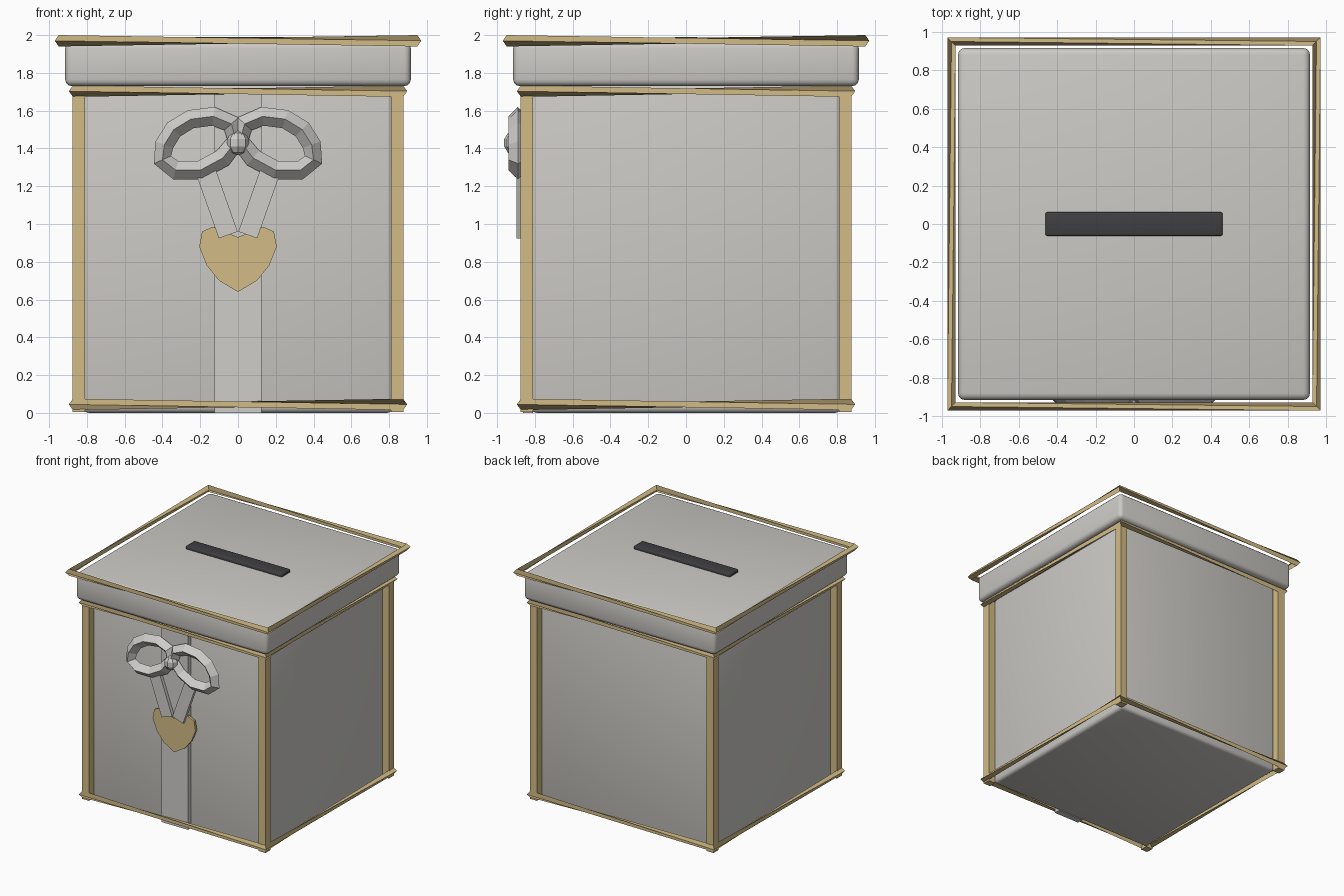
import bpy, bmesh, math
from mathutils import Vector, Matrix

cube = bpy.data.objects.get("Cube")
if cube:
    bpy.data.objects.remove(cube, do_unlink=True)


def material(name, rgb):
    m = bpy.data.materials.new(name)
    m.use_nodes = True
    m.diffuse_color = (*rgb, 1)
    m.node_tree.nodes["Principled BSDF"].inputs["Base Color"].default_value = (*rgb, 1)
    return m


card = material("warm_white", (0.60, 0.59, 0.56))
satin = material("satin_white", (0.62, 0.61, 0.59))
gold = material("gold", (0.65, 0.50, 0.24))
dark = material("charcoal", (0.05, 0.05, 0.056))


def finish(name, bm, mat, smooth=False):
    bmesh.ops.recalc_face_normals(bm, faces=bm.faces)
    me = bpy.data.meshes.new(name)
    bm.to_mesh(me)
    bm.free()
    me.materials.append(mat)
    for p in me.polygons:
        p.use_smooth = smooth
    ob = bpy.data.objects.new(name, me)
    bpy.context.collection.objects.link(ob)
    return ob


def box(name, lo, hi, mat, bevel=0.0, turn=0.0):
    """Box between two corners, optionally rounded and turned about y."""
    lo, hi = Vector(lo), Vector(hi)
    bm = bmesh.new()
    bmesh.ops.create_cube(bm, size=1)
    bmesh.ops.scale(bm, vec=hi - lo, verts=bm.verts)
    bmesh.ops.rotate(bm, matrix=Matrix.Rotation(turn, 3, "Y"), verts=bm.verts)
    bmesh.ops.translate(bm, vec=(lo + hi) / 2, verts=bm.verts)
    if bevel:
        bmesh.ops.bevel(bm, geom=bm.edges[:], offset=bevel, segments=3,
                        profile=0.5, affect="EDGES")
    return finish(name, bm, mat, smooth=bevel > 0)


def loop_tube(name, path, axis, radius, mat, twist=0):
    """Four-sided tube along a closed flat path, with quarter turns per span."""
    bm = bmesh.new()
    pts, axis = [Vector(p) for p in path], Vector(axis)
    n, rings = len(pts), []
    for i, p in enumerate(pts):
        out = (pts[(i + 1) % n] - pts[i - 1]).cross(axis).normalized()
        rings.append([bm.verts.new(p + d * radius) for d in (out, axis, -out, -axis)])
    for i in range(n):
        a, b = rings[i], rings[(i + 1) % n]
        for k in range(4):
            bm.faces.new((a[k], a[(k + 1) % 4],
                          b[(k + 1 - twist) % 4], b[(k - twist) % 4]))
    return finish(name, bm, mat)


# Box body, lid and coin slot
box("box_body", (-0.82, -0.82, 0), (0.82, 0.82, 1.74), card, 0.03)
box("lid", (-0.915, -0.915, 1.73), (0.915, 0.915, 1.965), card, 0.035)
box("slot", (-0.46, -0.062, 1.94), (0.46, 0.062, 1.99), dark, 0.01)

# Gold edge rails
for name, c, z in (("bottom_rail", 0.874, 0.045),
                   ("middle_rail", 0.874, 1.703),
                   ("lid_rail", 0.949, 1.97)):
    corners = [(-c, -c, z), (c, -c, z), (c, c, z), (-c, c, z)]
    loop_tube(name, corners, (0, 0, 1), 0.03, gold, twist=1)

# Gold corner posts
for sx, side in ((-1, "right"), (1, "left")):
    for sy, end in ((-1, "front"), (1, "back")):
        x, y = sx * 0.843, sy * 0.843
        box(f"{end}_{side}_post", (x - 0.033, y - 0.033, 0.005),
            (x + 0.033, y + 0.033, 1.72), gold)

# Ribbon strip down the front
box("ribbon", (-0.125, -0.863, 0), (0.125, -0.81, 1.72), satin)

# Heart tag
half = [(0.1, 0.70), (0.165, 0.78), (0.205, 0.88), (0.19, 0.96), (0.135, 0.985)]
outline = [(0, 0.64)] + half + [(0, 0.93)] + [(-x, z) for x, z in reversed(half)]
bm = bmesh.new()
face = bm.faces.new([bm.verts.new((x, -0.872, z)) for x, z in outline])
back = bmesh.ops.extrude_face_region(bm, geom=[face], use_keep_orig=True)
bmesh.ops.translate(bm, vec=(0, 0.02, 0),
                    verts=[v for v in back["geom"] if isinstance(v, bmesh.types.BMVert)])
finish("heart_tag", bm, gold)

# Bow loops and tails
lobe = [(0.40, 1.34), (0.39, 1.42), (0.34, 1.50), (0.25, 1.555), (0.13, 1.57),
        (0.035, 1.53), (0.01, 1.44), (0.08, 1.35), (0.2, 1.285), (0.33, 1.285)]
for s, side in ((-1, "right"), (1, "left")):
    loop_tube(f"{side}_bow_loop", [(s * x, -0.89, z) for x, z in lobe],
              (0, 1, 0), 0.05, satin)
    x = s * 0.12
    box(f"{side}_bow_tail", (x - 0.053, -0.898, 0.93), (x + 0.053, -0.868, 1.34),
        satin, turn=s * math.radians(19.5))

# Bow knot
bm = bmesh.new()
bmesh.ops.create_uvsphere(bm, u_segments=8, v_segments=5, radius=1)
bmesh.ops.scale(bm, vec=(0.06, 0.055, 0.065), verts=bm.verts)
bmesh.ops.translate(bm, vec=(0, -0.91, 1.43), verts=bm.verts)
finish("bow_knot", bm, satin)
